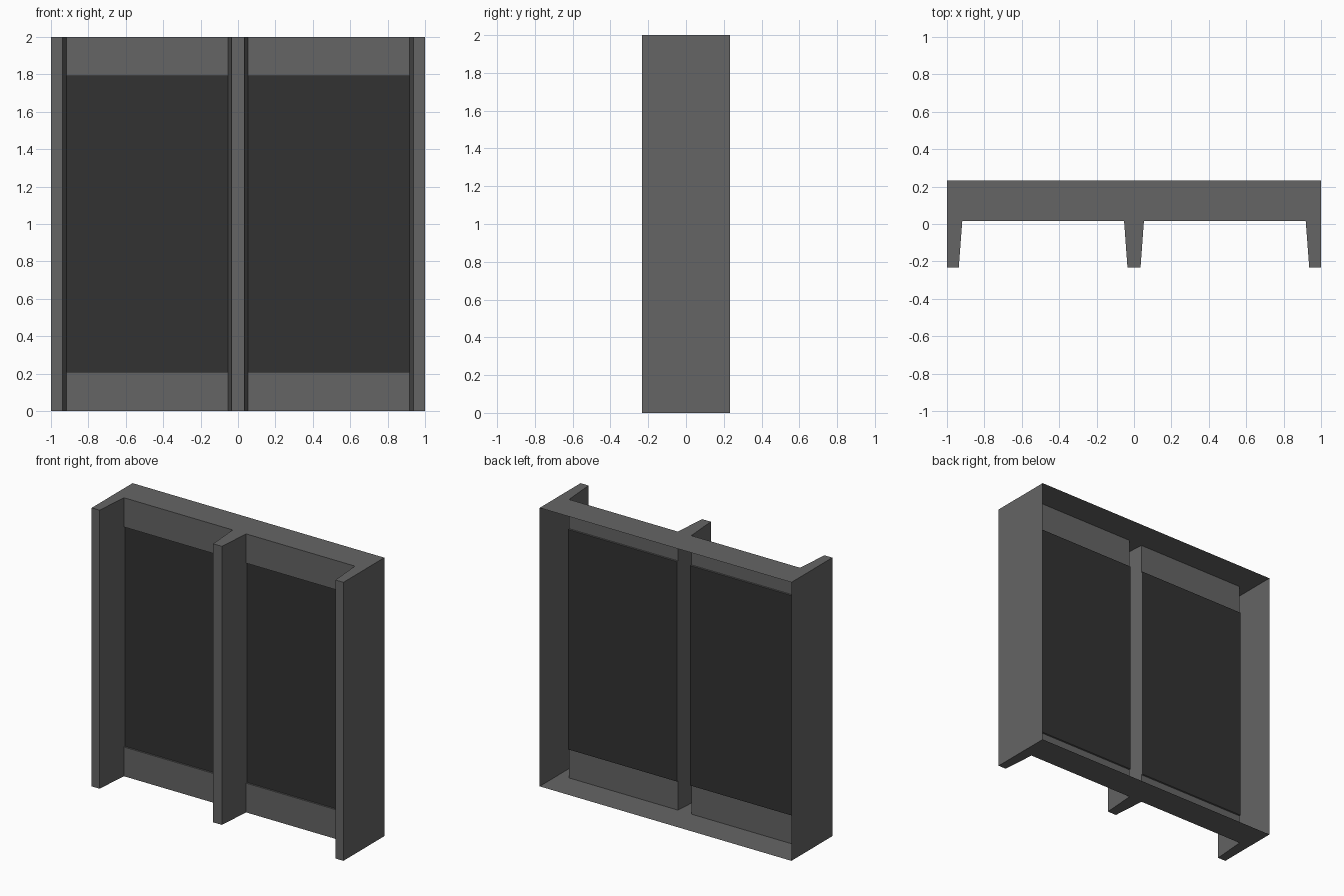
import bpy
import bmesh

if "Cube" in bpy.data.objects:
    bpy.data.objects.remove(bpy.data.objects["Cube"])

FRONT, PANEL, BACK = -0.232, 0.016, 0.232   # depths of rib face, rails, open back
GLASS = PANEL + 0.012                       # glass sits just behind the rails
H, SILL, HEAD = 2.0, 0.21, 1.79


def material(name, v):
    m = bpy.data.materials.new(name)
    m.diffuse_color = (v, v, v, 1)
    m.use_nodes = True
    m.node_tree.nodes["Principled BSDF"].inputs["Base Color"].default_value = m.diffuse_color
    return m


def make_object(name, bm, mat):
    me = bpy.data.meshes.new(name)
    bm.to_mesh(me)
    bm.free()
    ob = bpy.data.objects.new(name, me)
    bpy.context.collection.objects.link(ob)
    me.materials.append(mat)
    return ob


def quad(bm, pts):
    return bm.faces.new([bm.verts.new(p) for p in pts])


frame_mat = material("frame_grey", 0.13)
glass_mat = material("dark_glass", 0.032)

# Plan outline, from back left corner round the front to back right corner
half = [(-1, BACK), (-1, FRONT), (-0.937, FRONT), (-0.918, PANEL),
        (-0.053, PANEL), (-0.035, FRONT)]
plan = half + [(-x, y) for x, y in reversed(half)]

# Frame shell: open back, tapered hollow ribs, rails above and below the glass
bm = bmesh.new()
levels = [0, SILL, HEAD, H]
rings = [[bm.verts.new((x, y, z)) for x, y in plan] for z in levels]
for k in range(3):
    lo, hi = rings[k], rings[k + 1]
    for i in range(len(plan) - 1):
        is_bay = plan[i][1] == PANEL and plan[i + 1][1] == PANEL
        if not (is_bay and k == 1):
            bm.faces.new((lo[i], lo[i + 1], hi[i + 1], hi[i]))
bm.faces.new(rings[-1])
bm.faces.new(list(reversed(rings[0])))
# Shallow reveals around both window openings
for a, b in ((-0.918, -0.053), (0.053, 0.918)):
    loop = [(a, SILL), (b, SILL), (b, HEAD), (a, HEAD)]
    for (x0, z0), (x1, z1) in zip(loop, loop[1:] + loop[:1]):
        quad(bm, [(x0, PANEL, z0), (x1, PANEL, z1),
                  (x1, GLASS, z1), (x0, GLASS, z0)])
bmesh.ops.remove_doubles(bm, verts=bm.verts, dist=1e-4)
bmesh.ops.dissolve_limit(bm, angle_limit=0.01, verts=bm.verts, edges=bm.edges)
make_object("wall_frame", bm, frame_mat)

# Dark window panes
for side, (a, b) in (("left", (-0.918, -0.053)), ("right", (0.053, 0.918))):
    bm = bmesh.new()
    quad(bm, [(a, GLASS, SILL), (b, GLASS, SILL),
              (b, GLASS, HEAD), (a, GLASS, HEAD)])
    make_object(side + "_window_pane", bm, glass_mat)
